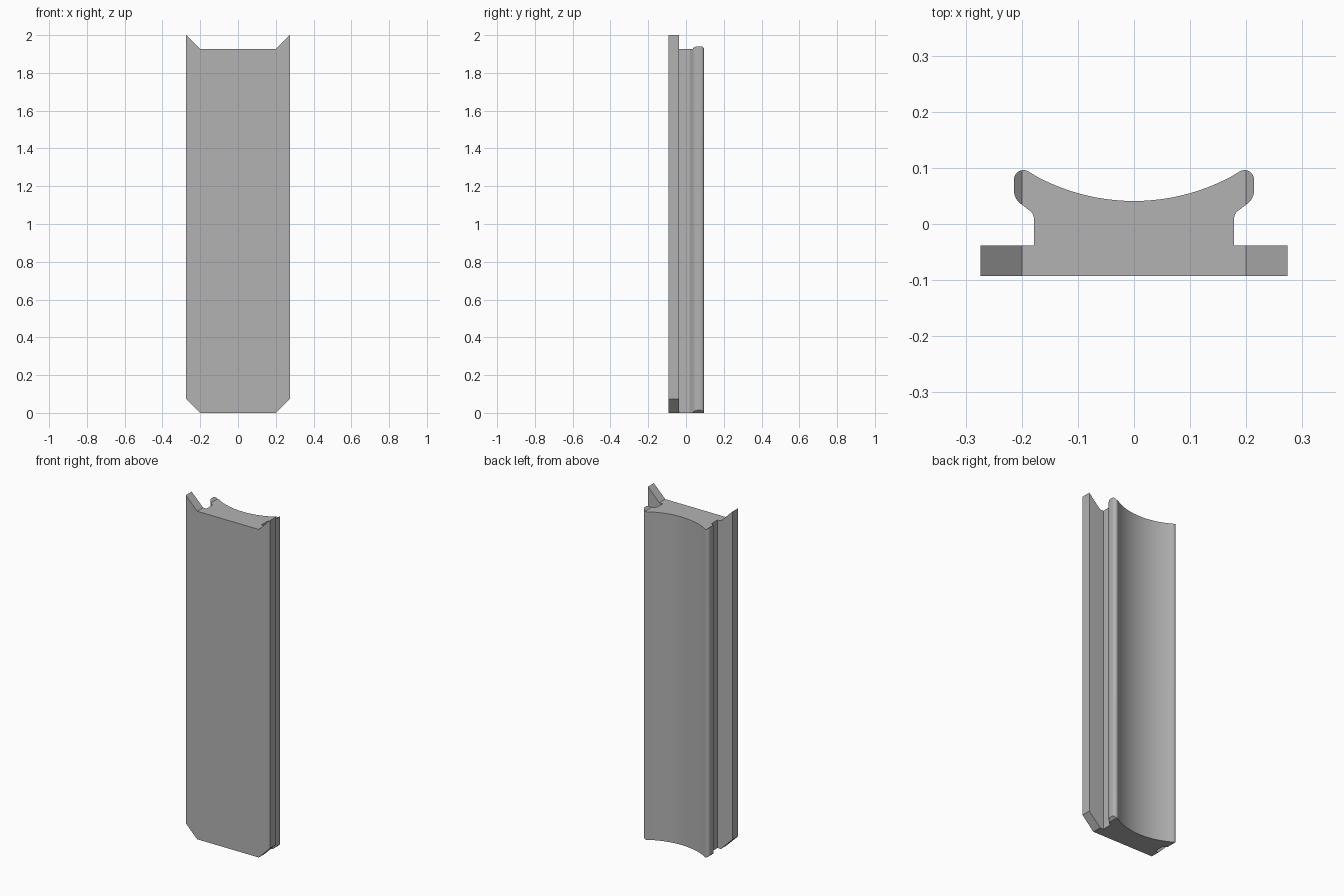
import bpy
import bmesh
from math import radians, sin, cos

cube = bpy.data.objects.get("Cube")
if cube:
    bpy.data.objects.remove(cube, do_unlink=True)

LENGTH = 1.926   # straight length before the ends are mitred
FLAT = 0.2       # half width of the flat part of each end


def arc(cx, cy, r, start, end, steps):
    angles = [radians(start + (end - start) * i / steps) for i in range(steps + 1)]
    return [(cx + r * cos(a), cy + r * sin(a)) for a in angles]


# Half of the cross-section: flange, neck, rounded lip, hollow back
half = [(0.274, -0.093), (0.274, -0.038), (0.178, -0.038)]
half += arc(0.198, 0.008, 0.02, 180, 123, 6)
half += arc(0.184, 0.06, 0.03, -57, 0, 6)
half += arc(0.197, 0.079, 0.017, 0, 121, 10)
half += arc(0, 0.407, 0.366, -59, -90, 12)[1:]
profile = half + [(-x, y) for x, y in reversed(half[:-1])]

# Extrude the cross-section upwards
bm = bmesh.new()
base = bm.faces.new([bm.verts.new((x, y, 0)) for x, y in profile])
top = bmesh.ops.extrude_face_region(bm, geom=[base])["geom"]
bmesh.ops.translate(bm, vec=(0, 0, LENGTH),
                    verts=[v for v in top if isinstance(v, bmesh.types.BMVert)])

# Cut along the two fold lines, then lift the sides for the 45 degree ends
for side in (-1, 1):
    bmesh.ops.bisect_plane(bm, geom=bm.verts[:] + bm.edges[:] + bm.faces[:],
                           plane_co=(side * FLAT, 0, 0), plane_no=(1, 0, 0))
for v in bm.verts:
    v.co.z += max(0, abs(v.co.x) - FLAT)
bmesh.ops.recalc_face_normals(bm, faces=bm.faces[:])

mesh = bpy.data.meshes.new("grooved_strip")
bm.to_mesh(mesh)
bm.free()
strip = bpy.data.objects.new("grooved_strip", mesh)
bpy.context.collection.objects.link(strip)

# Plain grey finish
grey = bpy.data.materials.new("plain_grey")
grey.use_nodes = True
colour = (0.45, 0.45, 0.45, 1)
grey.diffuse_color = colour
grey.node_tree.nodes["Principled BSDF"].inputs["Base Color"].default_value = colour
mesh.materials.append(grey)

bpy.context.view_layer.objects.active = strip
strip.select_set(True)
bpy.ops.object.shade_smooth_by_angle(angle=radians(30))
